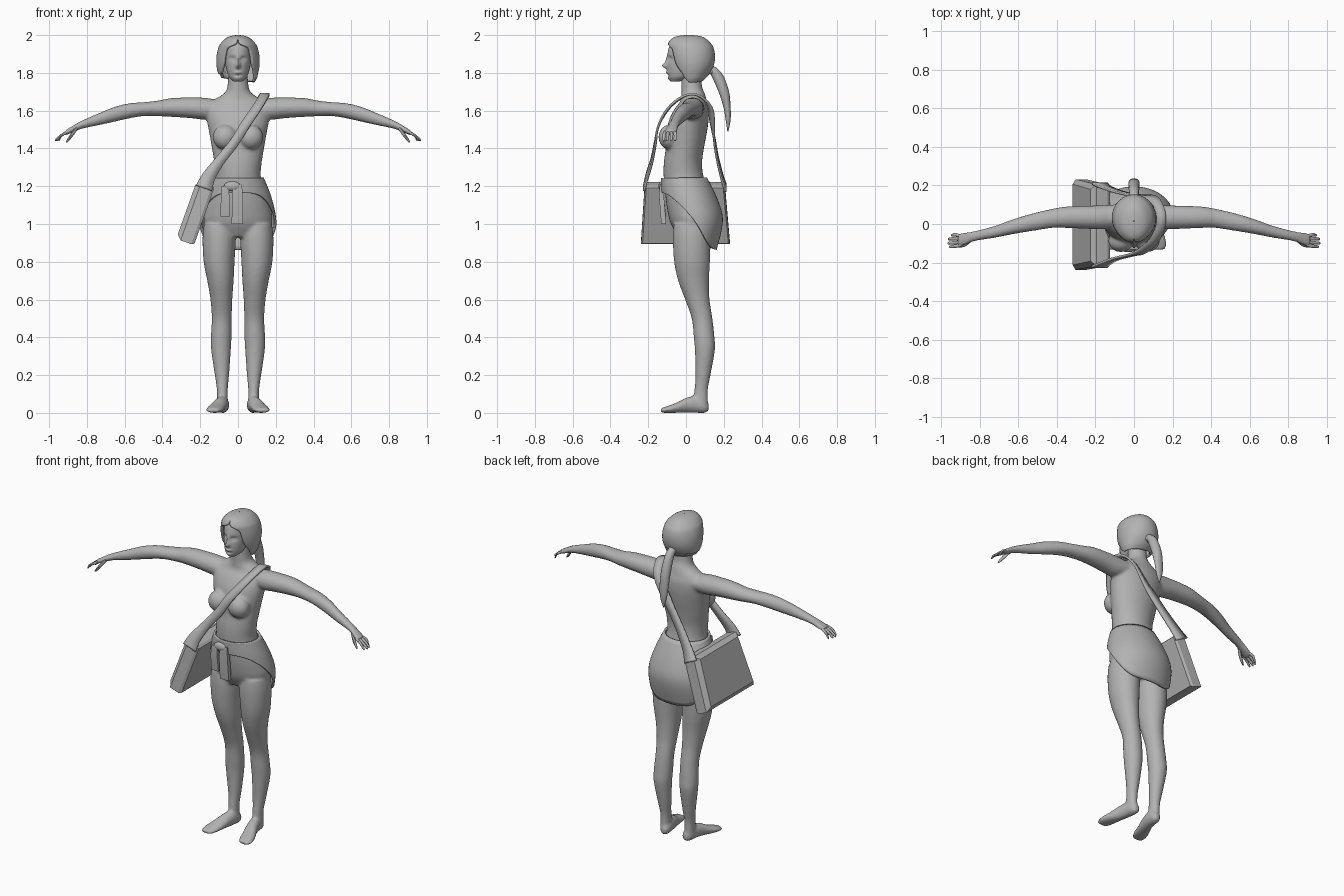
import bpy, bmesh, math
from mathutils import Vector, Matrix

grey = bpy.data.materials.new("plain_grey")
grey.diffuse_color = (0.45, 0.45, 0.45, 1)


def spline(rows, sub):
    """Catmull-Rom interpolation through rows of numbers."""
    out = []
    for i in range(len(rows) - 1):
        p0, p1, p2 = rows[max(i - 1, 0)], rows[i], rows[i + 1]
        p3 = rows[min(i + 2, len(rows) - 1)]
        for s in range(sub):
            t = s / sub
            out.append([0.5 * (2 * b + (c - a) * t + (2 * a - 5 * b + 4 * c - d) * t * t
                               + (3 * b - a - 3 * c + d) * t ** 3)
                        for a, b, c, d in zip(p0, p1, p2, p3)])
    return out + [list(rows[-1])]


def skin(bm, grid, closed=True):
    """Bridge rows of points into quads."""
    vs = [[bm.verts.new(p) for p in row] for row in grid]
    n = len(vs[0])
    for a, b in zip(vs, vs[1:]):
        for j in range(n if closed else n - 1):
            k = (j + 1) % n
            bm.faces.new((a[j], a[k], b[k], b[j]))
    return vs


def loft(bm, axis, rows, n=24, sub=4, mirror=1):
    """Capped elliptical tube; rows = position on axis, two centres, two radii."""
    o = [i for i in range(3) if i != axis]
    grid = []
    for t, c1, c2, r1, r2 in spline(rows, sub):
        ring = []
        for j in range(n):
            a = 2 * math.pi * j / n
            p = [0, 0, 0]
            p[axis] = t
            p[o[0]] = c1 + max(r1, .002) * math.cos(a)
            p[o[1]] = c2 + max(r2, .002) * math.sin(a)
            ring.append((p[0] * mirror, p[1], p[2]))
        grid.append(ring)
    vs = skin(bm, grid)
    bm.faces.new(vs[0])
    bm.faces.new(vs[-1])


def upright(rows):
    """Rows of z, half width, front y, back y for a vertical loft."""
    return [(z, 0, (f + b) / 2, rx, (b - f) / 2) for z, rx, f, b in rows]


def ball(bm, c, r):
    bmesh.ops.create_uvsphere(bm, u_segments=20, v_segments=12, radius=1,
                              matrix=Matrix.Translation(c) @ Matrix.Diagonal((*r, 1)))


def finish(name, bm, smooth=True, thick=0):
    bmesh.ops.recalc_face_normals(bm, faces=bm.faces[:])
    me = bpy.data.meshes.new(name)
    bm.to_mesh(me)
    bm.free()
    me.materials.append(grey)
    ob = bpy.data.objects.new(name, me)
    bpy.context.collection.objects.link(ob)
    if thick:
        m = ob.modifiers.new("thickness", 'SOLIDIFY')
        m.thickness, m.offset = thick, 0
    if smooth:
        me.polygons.foreach_set("use_smooth", [True] * len(me.polygons))
        bpy.context.view_layer.objects.active = ob
        ob.select_set(True)
        bpy.ops.object.shade_smooth_by_angle(angle=math.radians(40))
        ob.select_set(False)
    return ob


# Body: torso, neck, chest, arms, legs and feet fused into one skin
bm = bmesh.new()
loft(bm, 2, upright([
    (.93, .11, -.04, .12), (1.0, .178, -.08, .15), (1.08, .175, -.1, .15),
    (1.16, .153, -.11, .12), (1.24, .122, -.118, .095), (1.32, .125, -.118, .085),
    (1.40, .138, -.108, .095), (1.48, .152, -.105, .11), (1.55, .165, -.09, .12),
    (1.61, .17, -.06, .12), (1.65, .14, -.03, .11), (1.69, .075, -.025, .1),
    (1.73, .056, -.025, .085), (1.82, .05, -.025, .08)]), n=32)
leg = [(1.0, .1, .03, .08, .095), (.92, .1, .03, .088, .1), (.8, .1, .032, .082, .095),
       (.7, .093, .04, .07, .082), (.6, .088, .06, .058, .065), (.5, .086, .085, .053, .055),
       (.4, .089, .096, .055, .055), (.33, .09, .1, .052, .053), (.2, .085, .09, .038, .04),
       (.12, .083, .08, .029, .036), (.03, .083, .075, .03, .042)]
foot = [(.12, .076, .03, .015, .02), (.1, .078, .035, .03, .035), (.05, .083, .045, .035, .045),
        (0, .095, .04, .038, .04), (-.05, .112, .027, .044, .027), (-.1, .125, .018, .045, .018),
        (-.135, .13, .012, .03, .012)]
arm = [(.1, .04, 1.61, .06, .045), (.17, .035, 1.61, .062, .058), (.25, .035, 1.615, .06, .055),
       (.35, .035, 1.617, .056, .05), (.42, .03, 1.612, .05, .042), (.5, .015, 1.608, .047, .037),
       (.57, 0, 1.6, .043, .04), (.65, -.02, 1.582, .037, .04), (.72, -.04, 1.56, .031, .034),
       (.8, -.057, 1.535, .027, .025), (.84, -.066, 1.52, .027, .021),
       (.88, -.077, 1.5, .034, .017), (.915, -.086, 1.482, .035, .013)]
for s in (1, -1):
    loft(bm, 2, leg, mirror=s)
    loft(bm, 1, foot, mirror=s)
    loft(bm, 0, arm, mirror=s)
    ball(bm, (.068 * s, -.088, 1.46), (.066, .058, .066))
body = finish("body", bm, smooth=False)
m = body.modifiers.new("fuse", 'REMESH')
m.mode, m.voxel_size, m.use_smooth_shade = 'VOXEL', .008, True
m = body.modifiers.new("relax", 'SMOOTH')
m.factor, m.iterations = .5, 7

# Fingers and thumbs
bm = bmesh.new()
for s in (1, -1):
    for y, tip in ((-.056, .95), (-.076, .966), (-.097, .968), (-.116, .96)):
        loft(bm, 0, [(.895, -.085 + (y + .085) * .75, 1.49, .009, .009),
                     (.93, y, 1.473, .009, .009),
                     (tip - .006, y - .002, 1.448, .007, .008),
                     (tip, y - .002, 1.443, .003, .003)], n=10, mirror=s)
    loft(bm, 0, [(.85, -.085, 1.51, .012, .012), (.875, -.104, 1.478, .012, .015),
                 (.9, -.114, 1.446, .008, .011), (.91, -.117, 1.435, .003, .004)],
         n=10, mirror=s)
finish("fingers", bm)

# Head with features raised and sunk by soft bumps: x, z, width, height, depth
bm = bmesh.new()
loft(bm, 2, upright([
    (1.755, .024, -.08, -.03), (1.775, .045, -.093, .02), (1.80, .056, -.098, .05),
    (1.83, .064, -.1, .08), (1.87, .069, -.098, .1), (1.91, .07, -.096, .11),
    (1.95, .065, -.082, .1), (1.98, .04, -.04, .08)]), n=96, sub=8)
bumps = [(0, 1.838, .012, .014, -.024), (0, 1.865, .01, .025, -.01),
         (0, 1.802, .02, .008, -.008), (0, 1.787, .02, .006, .004), (0, 1.768, .02, .01, -.005)]
for s in (1, -1):
    bumps += [(.029 * s, 1.874, .016, .012, .012), (.029 * s, 1.872, .01, .006, -.005)]
for v in bm.verts:
    if v.co.y < -.02:
        x, z = v.co.x, v.co.z
        v.co.y += sum(d * math.exp(-((x - a) / w) ** 2 - ((z - b) / h) ** 2)
                      for a, b, w, h, d in bumps)
finish("head", bm)

# Hair cap: z, half width, front y, back y, half opening for the face in degrees
bm = bmesh.new()
grid = []
for z, rx, f, b, gap in spline([
        (1.765, .082, -.03, .085, 78), (1.80, .1, -.055, .12, 56), (1.845, .108, -.075, .142, 42),
        (1.89, .107, -.085, .147, 38), (1.93, .098, -.09, .14, 33), (1.952, .087, -.09, .127, 8),
        (1.977, .062, -.072, .1, 0), (1.99, .033, -.035, .065, 0), (1.994, .002, .012, .016, 0)], 4):
    g = math.radians(max(gap, 0))
    grid.append([(rx * math.sin(a), (f + b) / 2 - (b - f) / 2 * math.cos(a),
                  z - (.012 * math.sin(a) if z < 1.79 else 0))
                 for a in (g + (2 * math.pi - 2 * g) * j / 48 for j in range(49))])
skin(bm, grid, closed=False)
bmesh.ops.remove_doubles(bm, verts=bm.verts[:], dist=.0008)
finish("hair", bm, thick=.013)

# Ponytail and its tie
bm = bmesh.new()
loft(bm, 2, upright([
    (1.835, .012, .115, .145), (1.82, .022, .115, .17), (1.78, .026, .137, .2),
    (1.70, .029, .172, .228), (1.62, .028, .198, .236), (1.55, .021, .21, .236),
    (1.49, .003, .219, .224)]), n=16)
ball(bm, (0, .135, 1.815), (.025, .022, .025))
finish("ponytail", bm)

# Jacket tied round the waist, hem falling from front to back
shape = spline([(1.245, .13, -.127, .105), (1.15, .168, -.122, .153), (1.05, .193, -.105, .187),
                (.97, .197, -.09, .183), (.86, .185, -.075, .155)], 8)


def girth(z):
    for a, b in zip(shape, shape[1:]):
        if z >= b[0] - 1e-6:
            t = (a[0] - z) / (a[0] - b[0])
            return [p + (q - p) * t for p, q in zip(a, b)]
    return shape[-1]


bm = bmesh.new()
grid = []
for i in range(17):
    row = []
    for j in range(64):
        a = 2 * math.pi * j / 64
        k = (1 + math.sin(a)) / 2
        hem = 1.165 - .3 * k * k * (3 - 2 * k)
        z, rx, f, b = girth(1.243 + (hem - 1.243) * i / 16)
        row.append((rx * math.cos(a), (f + b) / 2 + (b - f) / 2 * math.sin(a), z))
    grid.append(row)
skin(bm, grid)
finish("jacket", bm, thick=.012)

# Knot and two hanging sleeves
bm = bmesh.new()
ball(bm, (-.03, -.128, 1.2), (.045, .018, .026))
for x, w, top, low in ((-.068, .023, 1.2, 1.04), (-.003, .029, 1.21, 1.0)):
    grid = []
    for z, y, h in ((top, -.125, w * .8), (top - .06, -.13, w), (low, -.118, w * 1.05)):
        grid.append([(x + sx * h, y + sy * .013, z)
                     for sx, sy in ((-1, -1), (1, -1), (1, 1), (-1, 1))])
    vs = skin(bm, grid)
    bm.faces.new(vs[0])
    bm.faces.new(vs[-1])
finish("sleeves", bm)

# Satchel: leaning box whose outer panel is chamfered
bm = bmesh.new()
up, out = Vector((.334, 0, .942)), Vector((-.942, 0, .334))
base = Vector((-.28, 0, .905))
grid = []
for d, inset in ((-.05, .008), (-.035, 0), (.025, 0), (.05, .025)):
    grid.append([base + out * d + up * h + Vector((0, y, 0)) for h, y in
                 ((inset, -.238 + inset), (inset, .232 - inset),
                  (.329 - inset, .205 - inset), (.329 - inset, -.218 + inset))])
vs = skin(bm, grid)
bm.faces.new(vs[0])
bm.faces.new(vs[-1])
finish("satchel", bm, smooth=False)

# Shoulder strap: x, y, z, half width along a ribbon path
bm = bmesh.new()
path = spline([(-.18, -.222, 1.19, .045), (-.155, -.207, 1.25, .036), (-.1, -.182, 1.33, .027),
               (-.02, -.162, 1.43, .025), (.035, -.145, 1.52, .025), (.1, -.09, 1.615, .025),
               (.138, -.01, 1.677, .025), (.138, .06, 1.682, .025), (.105, .125, 1.62, .025),
               (.03, .142, 1.5, .025), (-.07, .164, 1.36, .027), (-.145, .19, 1.25, .034),
               (-.178, .21, 1.19, .045)], 4)
grid = []
for i, (x, y, z, w) in enumerate(path):
    t = Vector(path[min(i + 1, len(path) - 1)][:3]) - Vector(path[max(i - 1, 0)][:3])
    side = t.cross(Vector((0, y - .03, max(z - 1.45, 0)))).normalized()
    c = Vector((x, y, z))
    grid.append([c - side * w, c + side * w])
skin(bm, grid, closed=False)
finish("strap", bm, thick=.012)
